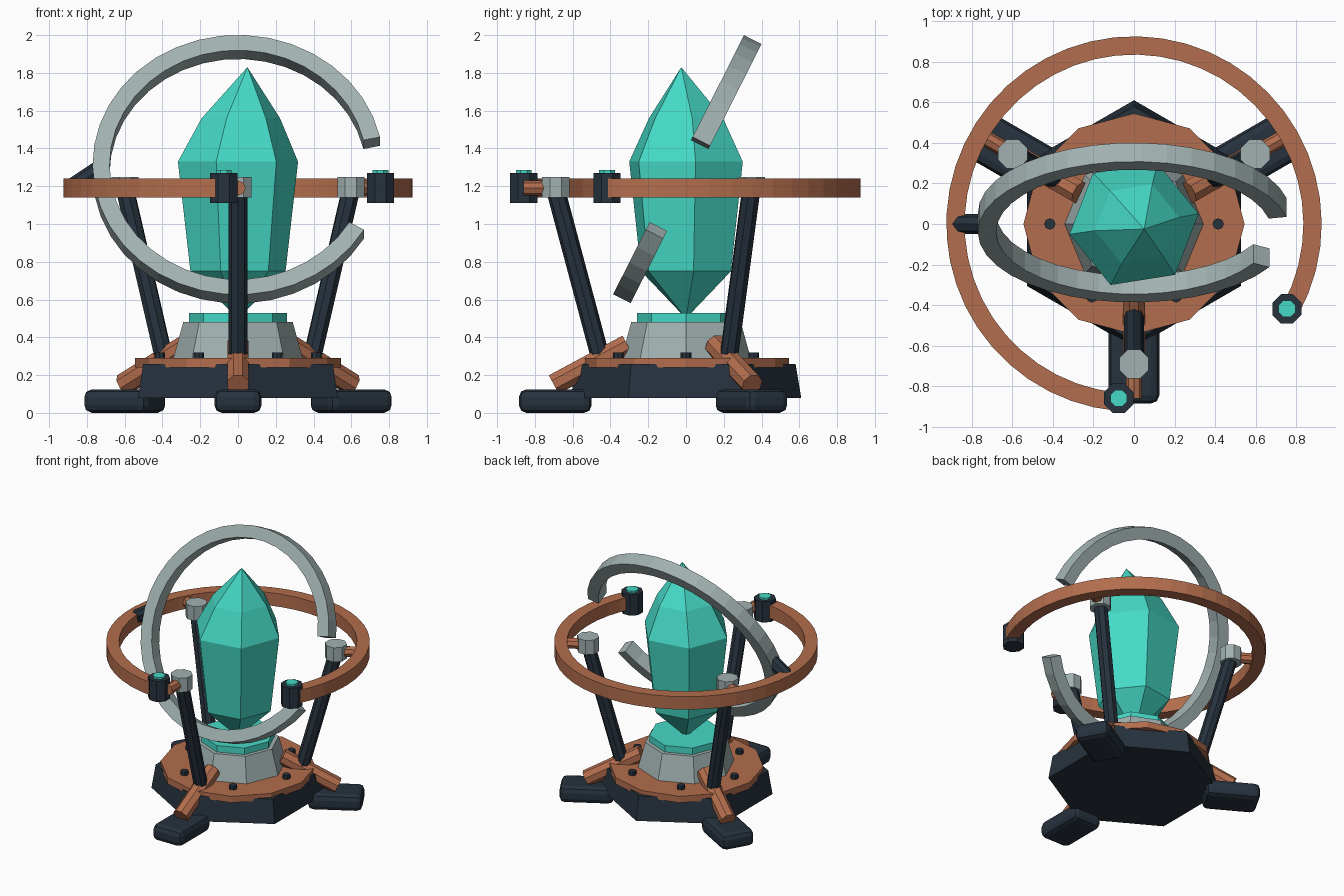
import bpy, bmesh, math
from math import sin, cos, radians, pi
from mathutils import Vector, Matrix

if "Cube" in bpy.data.objects:
    bpy.data.objects.remove(bpy.data.objects["Cube"])


def material(name, rgb):
    m = bpy.data.materials.new(name)
    m.diffuse_color = (*rgb, 1)
    m.use_nodes = True
    m.node_tree.nodes["Principled BSDF"].inputs["Base Color"].default_value = m.diffuse_color
    return m


DARK = material("dark_metal", (0.020, 0.032, 0.048))
COPPER = material("copper", (0.45, 0.155, 0.075))
GREY = material("pale_metal", (0.36, 0.44, 0.44))
TEAL = material("teal_crystal", (0.06, 0.70, 0.57))


def finish(name, bm, mat):
    bmesh.ops.recalc_face_normals(bm, faces=bm.faces[:])
    me = bpy.data.meshes.new(name)
    bm.to_mesh(me)
    bm.free()
    me.materials.append(mat)
    ob = bpy.data.objects.new(name, me)
    bpy.context.collection.objects.link(ob)
    return ob


def prism(name, a, b, r1, r2, sides, mat, turn=0.0):
    """Flat-sided cone or rod from point a to point b; turn in degrees."""
    a, b = Vector(a), Vector(b)
    d = b - a
    bm = bmesh.new()
    rot = d.to_track_quat('Z', 'Y').to_matrix().to_4x4()
    if abs(d.x) < 1e-6 and abs(d.y) < 1e-6:
        rot = Matrix.Identity(4)
    mtx = Matrix.Translation((a + b) / 2) @ rot
    rings = [[bm.verts.new(mtx @ Vector((r * cos(radians(turn) + 2 * pi * i / sides),
                                         r * sin(radians(turn) + 2 * pi * i / sides), z)))
              for i in range(sides)]
             for r, z in ((r1, -d.length / 2), (r2, d.length / 2))]
    lo, hi = rings
    bm.faces.new(lo)
    bm.faces.new(hi)
    for i in range(sides):
        j = (i + 1) % sides
        bm.faces.new((lo[i], lo[j], hi[j], hi[i]))
    return finish(name, bm, mat)


def open_ring(name, r_in, r_out, height, start, end, steps, mat, mtx):
    """Broken ring with a rectangular section."""
    bm = bmesh.new()
    h = height / 2
    prev = None
    for i in range(steps + 1):
        t = radians(start + (end - start) * i / steps)
        cur = [bm.verts.new(mtx @ Vector((r * cos(t), r * sin(t), z)))
               for r, z in ((r_in, -h), (r_out, -h), (r_out, h), (r_in, h))]
        if prev is None or i == steps:
            bm.faces.new(cur)
        if prev:
            for k in range(4):
                n = (k + 1) % 4
                bm.faces.new((prev[k], prev[n], cur[n], cur[k]))
        prev = cur
    return finish(name, bm, mat)


def polar(r, deg, z):
    return (r * cos(radians(deg)), r * sin(radians(deg)), z)


# Stacked base
prism("base_block", (0, 0, 0.08), (0, 0, 0.26), 0.61, 0.58, 6, DARK, 30)
prism("base_plate", (0, 0, 0.24), (0, 0, 0.29), 0.545, 0.545, 12, COPPER)
prism("pedestal", (0, 0, 0.28), (0, 0, 0.48), 0.345, 0.29, 8, GREY)
prism("crystal_socket", (0, 0, 0.47), (0, 0, 0.53), 0.26, 0.26, 8, TEAL)
for i in range(6):
    x, y, _ = polar(0.415, 60 * i, 0)
    prism(f"plate_bolt_{i}", (x, y, 0.28), (x, y, 0.32), 0.028, 0.028, 8, DARK)

# Crystal: hexagonal rings (height, radius, x shift) between two points
bm = bmesh.new()
rings = [[bm.verts.new((dx + r * cos(radians(9 + 60 * k)), r * sin(radians(9 + 60 * k)), z))
          for k in range(6)]
         for z, r, dx in ((0.75, 0.255, 0), (1.33, 0.322, 0), (1.56, 0.21, 0.015))]
bottom = bm.verts.new((0, 0, 0.50))
tip = bm.verts.new((0.05, -0.025, 1.83))
for k in range(6):
    n = (k + 1) % 6
    bm.faces.new((bottom, rings[0][n], rings[0][k]))
    bm.faces.new((tip, rings[2][k], rings[2][n]))
    for lo, hi in zip(rings, rings[1:]):
        bm.faces.new((lo[k], lo[n], hi[n], hi[k]))
finish("crystal", bm, TEAL)

# Three legs: foot, brace, post, cap and peg
for label, ang in (("front", 270), ("right", 30), ("left", 150)):
    bm = bmesh.new()
    bmesh.ops.create_cube(bm, size=1)
    bmesh.ops.scale(bm, vec=(0.385, 0.25, 0.125), verts=bm.verts)
    bmesh.ops.bevel(bm, geom=bm.edges[:], offset=0.04, segments=2, profile=0.5,
                    affect='EDGES')
    foot = finish(label + "_foot", bm, DARK)
    foot.location = polar(0.692, ang, 0.0625)
    foot.rotation_euler.z = radians(ang)
    prism(label + "_brace", polar(0.70, ang, 0.15), polar(0.31, ang, 0.36),
          0.06, 0.06, 8, COPPER, 22.5)
    prism(label + "_post", polar(0.455, ang, 0.30), polar(0.69, ang, 1.18),
          0.05, 0.05, 8, DARK)
    x, y, _ = polar(0.69, ang, 0)
    prism(label + "_post_cap", (x, y, 1.14), (x, y, 1.25), 0.078, 0.078, 8, GREY, 22.5)
    prism(label + "_ring_peg", polar(0.67, ang, 1.19), polar(0.86, ang, 1.19),
          0.04, 0.04, 8, COPPER)

# Level copper ring with a gap at front right, closed by terminals
open_ring("copper_ring", 0.835, 0.925, 0.10, -29, 265, 40, COPPER,
          Matrix.Translation((0, 0, 1.19)))
for i, ang in enumerate((-29, 265)):
    x, y, _ = polar(0.862, ang, 0)
    prism(f"ring_terminal_{i}", (x, y, 1.11), (x, y, 1.27), 0.078, 0.078, 8, DARK, 22.5)
    prism(f"terminal_light_{i}", (x, y, 1.26), (x, y, 1.285), 0.045, 0.045, 8, TEAL, 22.5)

# Tilted grey ring with a gap on the right, pinned to the copper ring at left
open_ring("tilted_ring", 0.68, 0.77, 0.104, 12.4, 330, 34, GREY,
          Matrix.Translation((0.0, 0.007, 1.29)) @ Matrix.Rotation(radians(90 - 26.8), 4, 'X'))
prism("ring_pivot", (-0.88, 0, 1.19), (-0.73, 0, 1.29), 0.05, 0.05, 8, DARK)
